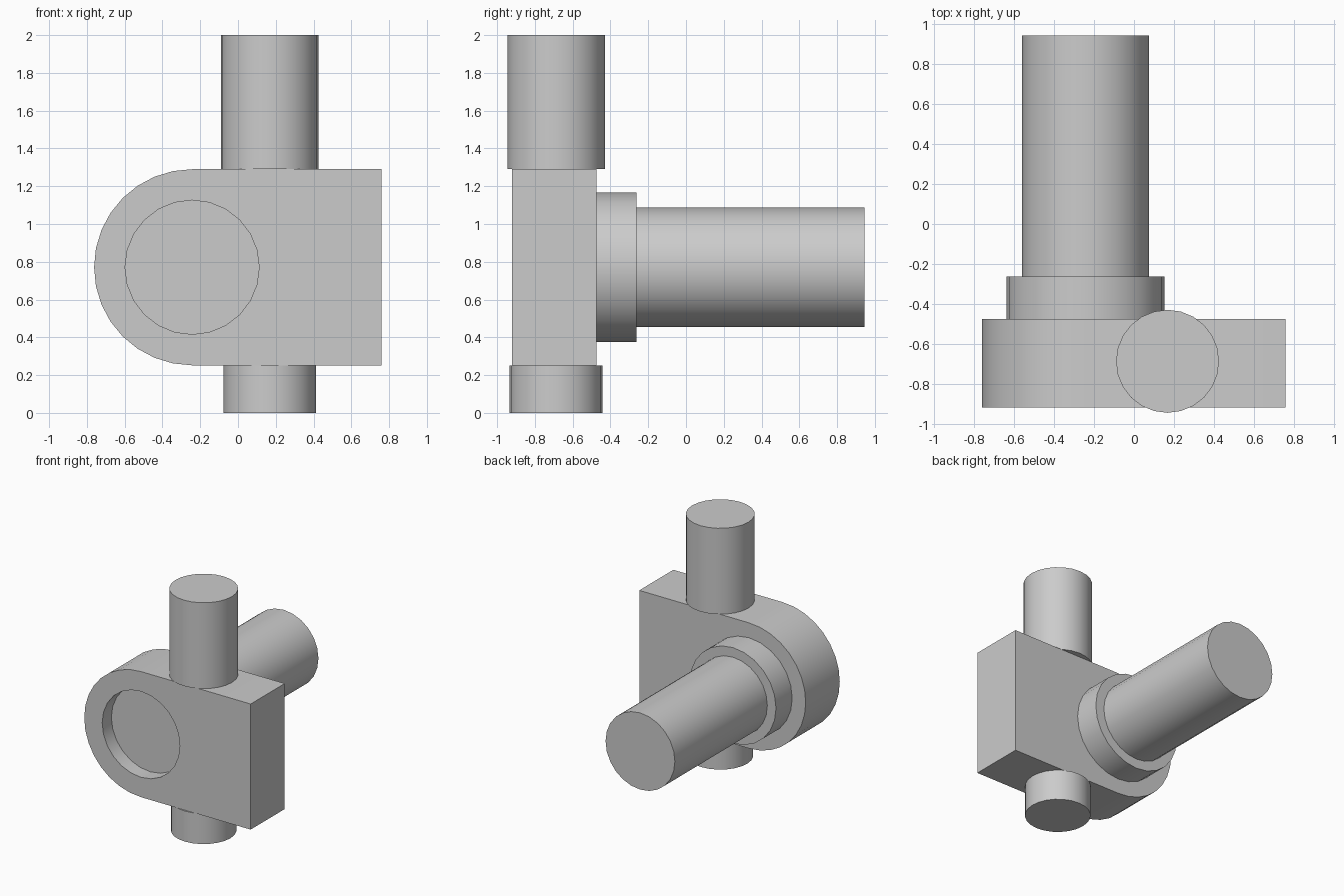
import bpy
import bmesh
from math import pi, sin, cos, radians
from mathutils import Vector

default = bpy.data.objects.get("Cube")
if default:
    bpy.data.objects.remove(default, do_unlink=True)

# One grey for the whole part
GREY = (0.6, 0.6, 0.6, 1)
grey = bpy.data.materials.new("plain grey")
grey.use_nodes = True
grey.diffuse_color = GREY
grey.node_tree.nodes["Principled BSDF"].inputs["Base Color"].default_value = GREY

# Shared dimensions
BORE_X, BORE_Z = -0.243, 0.771
FRONT, BACK = -0.92, -0.475
BOTTOM, TOP = 0.252, 1.29
POST_X, POST_Y = 0.168, -0.688


def smooth(obj):
    bpy.ops.object.select_all(action="DESELECT")
    obj.select_set(True)
    bpy.context.view_layer.objects.active = obj
    bpy.ops.object.shade_smooth_by_angle(angle=radians(30))


def prism(name, base, direction):
    """Solid made by sweeping a flat outline along a direction."""
    bm = bmesh.new()
    face = bm.faces.new([bm.verts.new(p) for p in base])
    swept = bmesh.ops.extrude_face_region(bm, geom=[face], use_keep_orig=True)
    moved = [g for g in swept["geom"] if isinstance(g, bmesh.types.BMVert)]
    bmesh.ops.translate(bm, verts=moved, vec=direction)
    bmesh.ops.recalc_face_normals(bm, faces=bm.faces)
    mesh = bpy.data.meshes.new(name)
    bm.to_mesh(mesh)
    bm.free()
    mesh.materials.append(grey)
    obj = bpy.data.objects.new(name, mesh)
    bpy.context.collection.objects.link(obj)
    smooth(obj)
    return obj


def cylinder(name, radius, start, end, along_y, sides=24):
    """Cylinder on the bore axis (y) or on the post axis (z)."""
    ring = [(radius * cos(2 * pi * i / sides), radius * sin(2 * pi * i / sides))
            for i in range(sides)]
    if along_y:
        base = [(BORE_X + u, start, BORE_Z + v) for u, v in ring]
        return prism(name, base, Vector((0, end - start, 0)))
    base = [(POST_X + u, POST_Y + v, start) for u, v in ring]
    return prism(name, base, Vector((0, 0, end - start)))


# Block with one rounded end
r = (TOP - BOTTOM) / 2
arc = [pi / 2 + pi * i / 16 for i in range(17)]
outline = [(BORE_X + r * cos(a), FRONT, BORE_Z + r * sin(a)) for a in arc]
outline += [(0.76, FRONT, BOTTOM), (0.76, FRONT, TOP)]
body = prism("body_block", outline, Vector((0, BACK - FRONT, 0)))

# Shallow round recess in the front face
cutter = cylinder("recess_cutter", 0.355, FRONT - 0.1, FRONT + 0.12, True)
cutter.hide_render = True
cut = body.modifiers.new("recess", "BOOLEAN")
cut.object = cutter
cut.solver = "EXACT"
bpy.context.view_layer.objects.active = body
bpy.ops.object.modifier_apply(modifier=cut.name)
bpy.data.objects.remove(cutter, do_unlink=True)
smooth(body)

# Collar and shaft at the back
cylinder("shaft_collar", 0.396, BACK, -0.263, True)
cylinder("rear_shaft", 0.317, -0.263, 0.945, True)

# Upper and lower posts
cylinder("upper_post", 0.258, TOP, 2, False)
cylinder("lower_post", 0.246, 0, BOTTOM, False)
